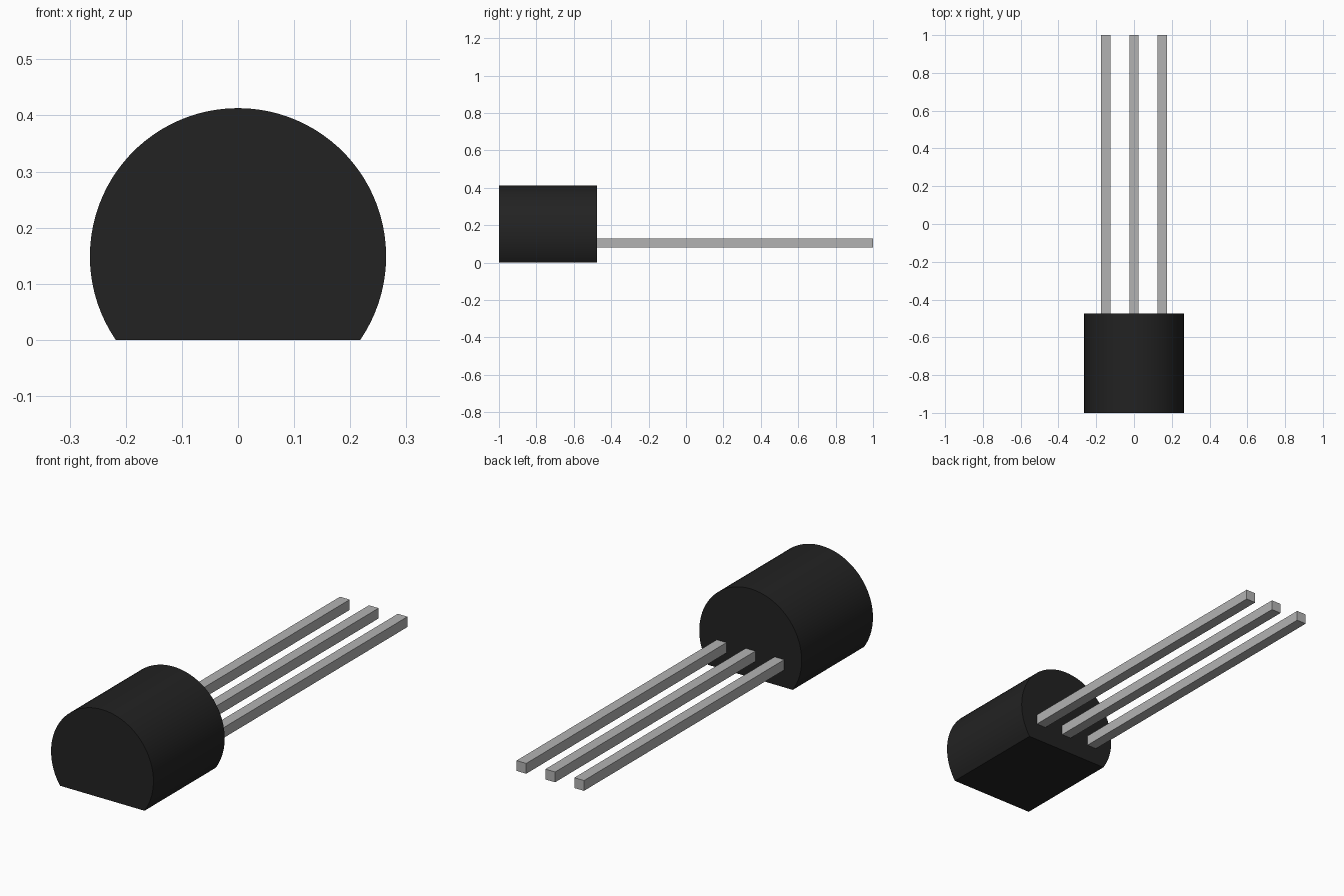
import bpy, bmesh, math

cube = bpy.data.objects.get("Cube")
if cube:
    bpy.data.objects.remove(cube, do_unlink=True)


def make_material(name, colour):
    mat = bpy.data.materials.new(name)
    mat.use_nodes = True
    mat.diffuse_color = colour
    bsdf = next(n for n in mat.node_tree.nodes if n.type == 'BSDF_PRINCIPLED')
    bsdf.inputs["Base Color"].default_value = colour
    return mat


def add_object(name, bm, mat):
    bmesh.ops.recalc_face_normals(bm, faces=bm.faces)
    mesh = bpy.data.meshes.new(name)
    bm.to_mesh(mesh)
    bm.free()
    mesh.materials.append(mat)
    obj = bpy.data.objects.new(name, mesh)
    bpy.context.collection.objects.link(obj)
    return obj


black = make_material("black plastic", (0.016, 0.016, 0.016, 1))
metal = make_material("grey metal", (0.45, 0.45, 0.45, 1))

FRONT, REAR, TIP = -1.0, -0.475, 1.0
RADIUS, CENTRE_Z, SEGMENTS = 0.264, 0.149, 64

# Body: round profile with a flat underside, extruded along y
bm = bmesh.new()
start = -math.asin(CENTRE_Z / RADIUS)
sweep = math.pi - 2 * start
profile = []
for i in range(SEGMENTS + 1):
    a = start + sweep * i / SEGMENTS
    profile.append(bm.verts.new((RADIUS * math.cos(a), FRONT,
                                 CENTRE_Z + RADIUS * math.sin(a))))
face = bm.faces.new(profile)
result = bmesh.ops.extrude_face_region(bm, geom=[face], use_keep_orig=True)
moved = [g for g in result["geom"] if isinstance(g, bmesh.types.BMVert)]
bmesh.ops.translate(bm, verts=moved, vec=(0, REAR - FRONT, 0))
body = add_object("body", bm, black)
bpy.ops.object.select_all(action='DESELECT')
body.select_set(True)
bpy.context.view_layer.objects.active = body
bpy.ops.object.shade_smooth_by_angle(angle=math.radians(30))

# Leads: three square bars set slightly into the rear of the body
LEAD_BOTTOM, LEAD_TOP, LEAD_WIDTH = 0.081, 0.129, 0.05
lead_start = REAR - 0.02
for name, x in (("right_lead", -0.149), ("middle_lead", 0), ("left_lead", 0.149)):
    bm = bmesh.new()
    bmesh.ops.create_cube(bm, size=1)
    bmesh.ops.scale(bm, verts=bm.verts,
                    vec=(LEAD_WIDTH, TIP - lead_start, LEAD_TOP - LEAD_BOTTOM))
    bmesh.ops.translate(bm, verts=bm.verts,
                        vec=(x, (TIP + lead_start) / 2, (LEAD_TOP + LEAD_BOTTOM) / 2))
    add_object(name, bm, metal)
